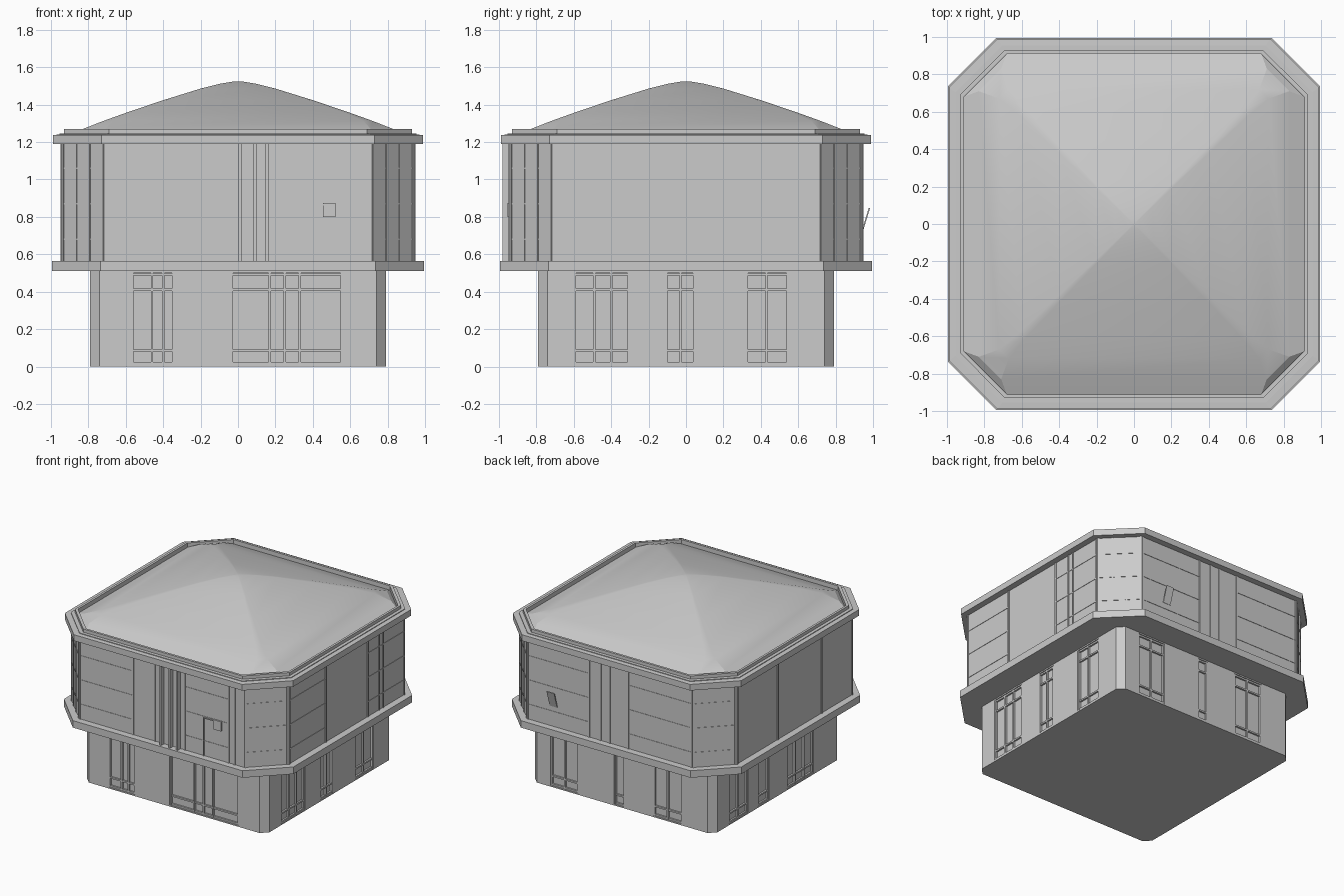
import bpy, bmesh, math
from mathutils import Matrix, Vector

if "Cube" in bpy.data.objects:
    bpy.data.objects.remove(bpy.data.objects["Cube"])


def make_object(name, bm):
    bmesh.ops.recalc_face_normals(bm, faces=bm.faces)
    mesh = bpy.data.meshes.new(name)
    bm.to_mesh(mesh)
    bm.free()
    ob = bpy.data.objects.new(name, mesh)
    bpy.context.collection.objects.link(ob)
    return ob


def octagon(h, c, z):
    k = h - c
    return [(k, -h, z), (h, -k, z), (h, k, z), (k, h, z),
            (-k, h, z), (-h, k, z), (-h, -k, z), (-k, -h, z)]


def loft(name, rings):
    """Stack of chamfered squares (half size, chamfer, z), capped at both ends."""
    bm = bmesh.new()
    loops = [[bm.verts.new(p) for p in octagon(*r)] for r in rings]
    for a, b in zip(loops, loops[1:]):
        for i in range(8):
            j = (i + 1) % 8
            bm.faces.new((a[i], a[j], b[j], b[i]))
    bm.faces.new(loops[0])
    bm.faces.new(loops[-1])
    return make_object(name, bm)


def wall_box(bm, side, u0, u1, z0, z1, d0, d1, tilt=0):
    """Box on a wall: side in degrees (0 front, 90 right), u along it, d outward."""
    size = Matrix.Diagonal((u1 - u0, d1 - d0, z1 - z0, 1))
    place = Matrix.Translation(((u0 + u1) / 2, -(d0 + d1) / 2, (z0 + z1) / 2))
    turn = Matrix.Rotation(math.radians(side), 4, 'Z')
    lean = Matrix.Rotation(math.radians(tilt), 4, 'X')
    bmesh.ops.create_cube(bm, size=1, matrix=turn @ place @ lean @ size)


# Main masses
base = loft("ground_floor", [(0.79, 0.05, 0), (0.79, 0.05, 0.515)])
loft("floor_ledge", [(0.995, 0.26, 0.51), (0.995, 0.26, 0.565)])
loft("upper_floor", [(0.942, 0.225, 0.56), (0.942, 0.225, 1.195)])
loft("eave", [(0.99, 0.26, 1.19), (0.99, 0.26, 1.238), (0.955, 0.25, 1.24),
              (0.955, 0.25, 1.245), (0.93, 0.24, 1.245), (0.93, 0.24, 1.27),
              (0.912, 0.235, 1.27), (0.912, 0.235, 1.235)])

# Hipped roof, slightly domed, corners clipped only near the eave
roof = loft("roof", [(0.915, 0.236, 1.235), (0.83, 0.12, 1.27), (0.72, 0.05, 1.313),
                     (0.6, 0.03, 1.356), (0.4, 0.02, 1.424), (0.2, 0.01, 1.486),
                     (0.1, 0.006, 1.511), (0.03, 0.003, 1.523), (0.005, 0.001, 1.525)])

# Ground floor windows and doors: (side, u0, u1, mullion positions)
openings = [
    (0, -0.57, -0.34, (-0.46, -0.40)),
    (0, -0.04, 0.56, (0.17, 0.25, 0.33)),
    (90, -0.60, -0.30, (-0.49, -0.40)),
    (90, -0.11, 0.05, (-0.03,)),
    (90, 0.32, 0.55, (0.43,)),
    (180, -0.62, -0.38, (-0.50,)),
    (180, -0.07, 0.02, ()),
    (180, 0.27, 0.52, (0.39,)),
    (270, -0.60, -0.36, (-0.48,)),
    (270, -0.24, -0.10, ()),
    (270, 0.12, 0.45, (0.23, 0.34)),
]
cut, frames = bmesh.new(), bmesh.new()
for side, u0, u1, mullions in openings:
    wall_box(cut, side, u0, u1, 0.01, 0.50, 0.772, 0.83)
    for u in (u0 + 0.006, u1 - 0.006, *mullions):
        wall_box(frames, side, u - 0.006, u + 0.006, 0.01, 0.50, 0.765, 0.787)
    for z in (0.018, 0.085, 0.41, 0.492):
        wall_box(frames, side, u0, u1, z - 0.006, z + 0.006, 0.765, 0.785)
cutter = make_object("opening_cutter", cut)
cutter.hide_render = True
cutter.hide_viewport = True
mod = base.modifiers.new("openings", 'BOOLEAN')
mod.object = cutter
mod.operation = 'DIFFERENCE'
mod.solver = 'EXACT'
make_object("window_frames", frames)

# Upper glazing: (side, vertical bar positions, glazed spans with cross bars)
glazing = [
    (0, (-0.71, -0.25, -0.06, 0.20, 0.58, 0.63), ((-0.71, -0.25), (0.20, 0.58))),
    (90, (-0.71, -0.26, 0.26, 0.40, 0.45, 0.71), ((-0.71, -0.26), (0.26, 0.71))),
    (180, (-0.71, -0.18, -0.08, 0.0, 0.16, 0.71), ((-0.71, -0.18), (0.16, 0.71))),
    (270, (-0.71, -0.21, 0.33, 0.71), ()),
]
bars = bmesh.new()
for side, posts, spans in glazing:
    for u in posts:
        wall_box(bars, side, u - 0.006, u + 0.006, 0.56, 1.195, 0.93, 0.948)
    for u0, u1 in spans:
        for z in (0.68, 0.87, 1.06):
            wall_box(bars, side, u0, u1, z - 0.004, z + 0.004, 0.93, 0.945)

# Chamfered corner glazing
d = (0.942 + 0.717) / math.sqrt(2)
for side in (45, 135, 225, 315):
    for u in (-0.15, -0.05, 0.05, 0.15):
        wall_box(bars, side, u - 0.006, u + 0.006, 0.56, 1.195, d - 0.01, d + 0.005)
    for z in (0.68, 0.87, 1.06):
        wall_box(bars, side, -0.15, 0.15, z - 0.004, z + 0.004, d - 0.01, d + 0.003)
make_object("upper_glazing_bars", bars)

# Projecting fins on the front
fins = bmesh.new()
for u in (0.012, 0.09, 0.155):
    wall_box(fins, 0, u - 0.008, u + 0.008, 0.56, 1.195, 0.93, 0.98)
make_object("front_fins", fins)

# Small sign plate on the front with its thin bracket
plate = bmesh.new()
wall_box(plate, 0, 0.455, 0.52, 0.80, 0.875, 0.94, 0.955)
wall_box(plate, 0, 0.36, 0.455, 0.86, 0.868, 0.935, 0.95)
wall_box(plate, 0, 0.36, 0.368, 0.565, 0.868, 0.935, 0.95)
make_object("front_plate", plate)

# Open flap window on the back, hinged at the top
flap = bmesh.new()
wall_box(flap, 180, -0.52, -0.455, 0.72, 0.85, 0.958, 0.965, tilt=17)
make_object("back_flap_window", flap)

# Smooth shading on the roof only
bpy.ops.object.select_all(action='DESELECT')
roof.select_set(True)
bpy.context.view_layer.objects.active = roof
bpy.ops.object.shade_smooth_by_angle(angle=math.radians(15))
